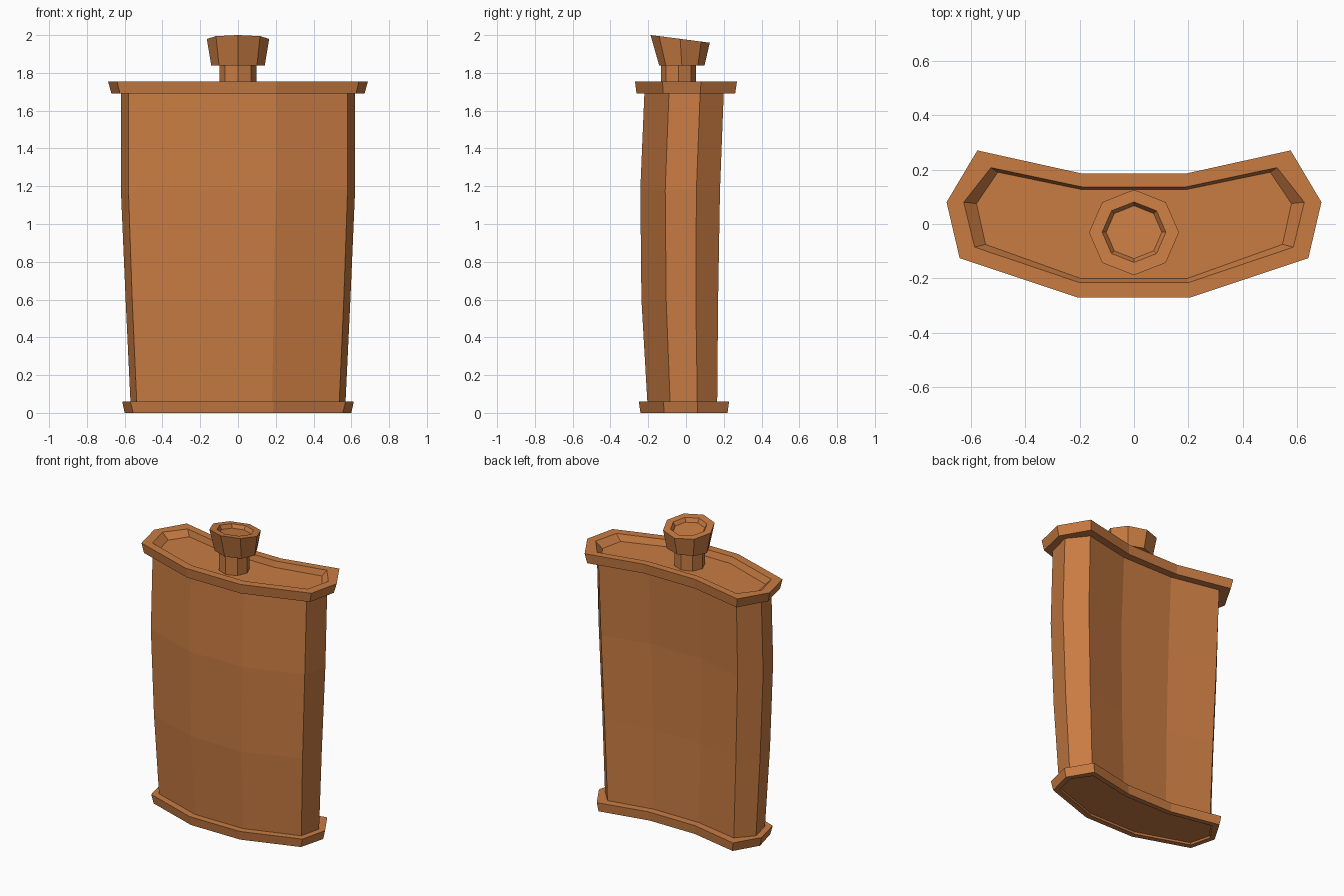
import bpy, math

leather = bpy.data.materials.new("warm brown")
leather.diffuse_color = (0.58, 0.20, 0.055, 1)


def loft(name, rings):
    """Skin a stack of equal rings and close both ends."""
    n = len(rings[0])
    verts = [v for r in rings for v in r]
    faces = [(k * n + i, k * n + (i + 1) % n, (k + 1) * n + (i + 1) % n, (k + 1) * n + i)
             for k in range(len(rings) - 1) for i in range(n)]
    faces.append(tuple(reversed(range(n))))
    faces.append(tuple(range((len(rings) - 1) * n, len(rings) * n)))
    me = bpy.data.meshes.new(name)
    me.from_pydata(verts, [], faces)
    me.materials.append(leather)
    ob = bpy.data.objects.new(name, me)
    bpy.context.collection.objects.link(ob)
    return ob


def curved(z, half):
    """Mirror the right half of the kidney outline, counter-clockwise from above."""
    pts = half + [(-x, y) for x, y in reversed(half)]
    return [(x, y, z) for x, y in pts]


def octagon(z, rx, ry, cy, tilt=0.0):
    """Eight-sided ring; tilt lowers it towards the back."""
    out = []
    for i in range(8):
        a = i * math.tau / 8
        y = ry * math.sin(a)
        out.append((rx * math.cos(a), cy + y, z - tilt * y))
    return out


# Body: curved plan, slightly bowed and wider towards the top
top = [(0.20, -0.22), (0.58, -0.09), (0.62, 0.075), (0.52, 0.20), (0.19, 0.13)]
loft("flask_body", [
    curved(0.03, [(0.18, -0.203), (0.535, -0.083), (0.568, 0.06), (0.475, 0.165), (0.17, 0.105)]),
    curved(0.60, [(0.19, -0.236), (0.56, -0.105), (0.595, 0.052), (0.495, 0.17), (0.18, 0.10)]),
    curved(1.18, [(0.20, -0.242), (0.58, -0.11), (0.62, 0.055), (0.515, 0.18), (0.19, 0.105)]),
    curved(1.70, top)])

# Top rim with a shallow recess
loft("top_rim", [
    curved(1.69, [(0.20, -0.262), (0.625, -0.12), (0.67, 0.075), (0.563, 0.26), (0.19, 0.18)]),
    curved(1.755, [(0.205, -0.27), (0.64, -0.125), (0.688, 0.08), (0.575, 0.27), (0.195, 0.186)]),
    curved(1.755, [(0.20, -0.215), (0.585, -0.085), (0.625, 0.08), (0.525, 0.207), (0.19, 0.136)]),
    curved(1.715, [(0.195, -0.20), (0.545, -0.075), (0.578, 0.075), (0.50, 0.19), (0.19, 0.126)])])

# Foot rim with a shallow recess underneath
loft("foot_rim", [
    curved(0.012, [(0.175, -0.20), (0.525, -0.082), (0.56, 0.058), (0.475, 0.175), (0.165, 0.11)]),
    curved(0.0, [(0.18, -0.205), (0.53, -0.085), (0.565, 0.06), (0.48, 0.18), (0.165, 0.115)]),
    curved(0.0, [(0.185, -0.241), (0.555, -0.115), (0.60, 0.06), (0.505, 0.22), (0.17, 0.15)]),
    curved(0.06, [(0.19, -0.25), (0.57, -0.12), (0.613, 0.062), (0.513, 0.228), (0.175, 0.155)])])

# Neck and flared, tilted stopper cap
loft("neck", [octagon(1.70, 0.097, 0.093, -0.04), octagon(1.85, 0.097, 0.093, -0.04)])
loft("cap", [
    octagon(1.84, 0.142, 0.12, -0.022),
    octagon(1.98, 0.165, 0.157, -0.031, 0.13),
    octagon(1.98, 0.117, 0.111, -0.03, 0.13),
    octagon(1.955, 0.102, 0.097, -0.03, 0.13)])
